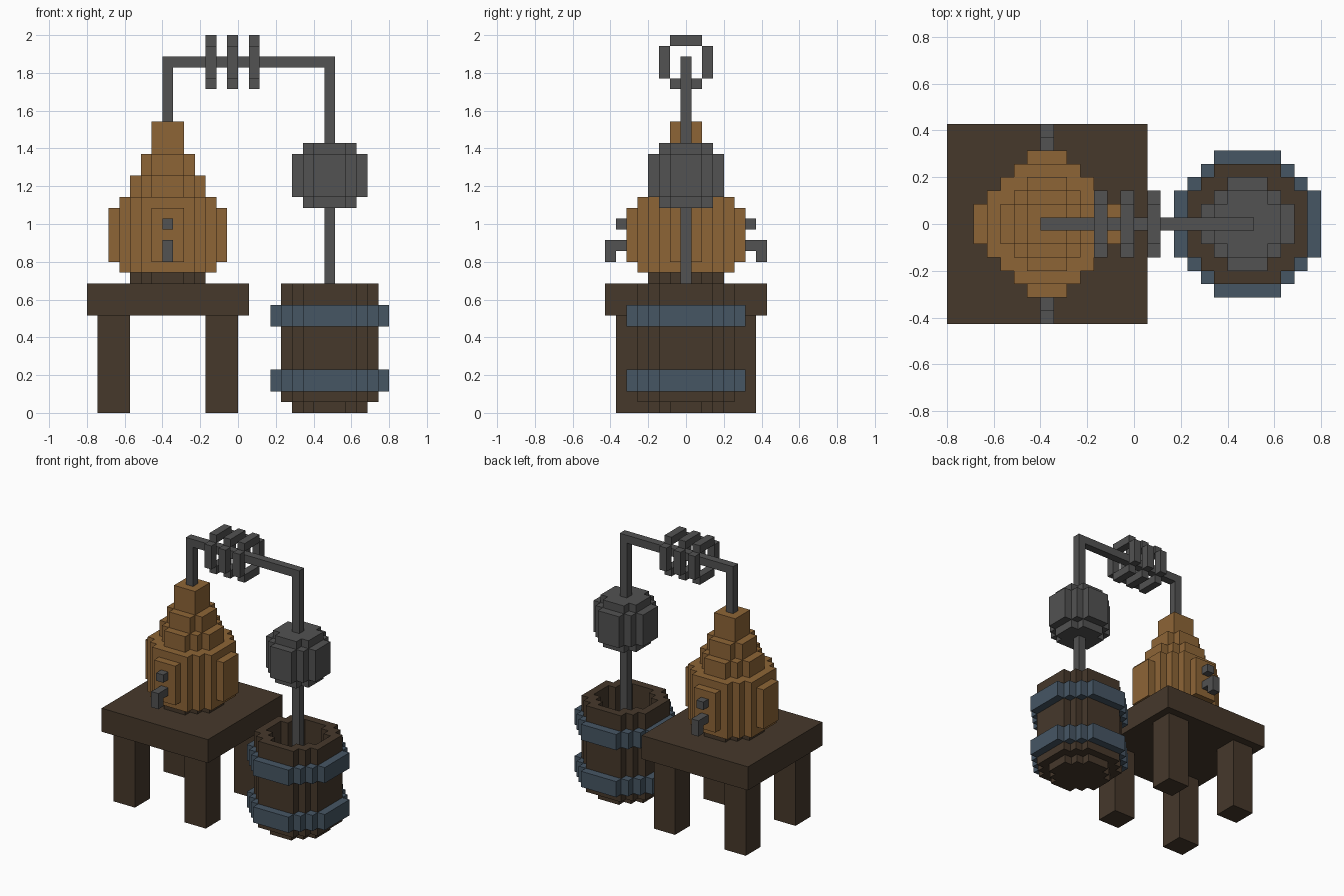
import bpy
import bmesh
from mathutils import Vector
from itertools import product

cube = bpy.data.objects.get("Cube")
if cube:
    bpy.data.objects.remove(cube, do_unlink=True)

# One block of the grid; the grid is 28 wide, 15 deep and 35 high
U = 2 / 35
ORIGIN = Vector((-14 * U, -7.5 * U, 0))


def material(name, rgb):
    mat = bpy.data.materials.new(name)
    mat.use_nodes = True
    mat.diffuse_color = (*rgb, 1)
    mat.node_tree.nodes["Principled BSDF"].inputs["Base Color"].default_value = (*rgb, 1)
    return mat


wood = material("dark wood", (0.061, 0.040, 0.024))
copper = material("copper", (0.270, 0.130, 0.037))
steel = material("grey metal", (0.084, 0.084, 0.084))
iron = material("blue iron", (0.061, 0.093, 0.127))


def box(x, y, z):
    """Blocks filling the half-open ranges x, y and z."""
    return set(product(range(*x), range(*y), range(*z)))


def disc(cx, width, z, cy=7):
    """Blocks of a round slab of odd width, centred on column cx, cy."""
    r = width // 2
    return {(cx + a, cy + b, k)
            for a, b, k in product(range(-r, r + 1), range(-r, r + 1), range(*z))
            if a * a + b * b <= (width / 2) ** 2}


def build(name, cells, mat):
    """Mesh the outer skin of a set of blocks."""
    bm = bmesh.new()
    verts = {}

    def vert(p):
        key = tuple(p)
        if key not in verts:
            verts[key] = bm.verts.new(ORIGIN + Vector(key) * U)
        return verts[key]

    for cell in sorted(cells):
        for axis, side in product(range(3), (0, 1)):
            near = list(cell)
            near[axis] += 2 * side - 1
            if tuple(near) in cells:
                continue
            p, q = (axis + 1) % 3, (axis + 2) % 3
            ring = []
            for dp, dq in ((0, 0), (1, 0), (1, 1), (0, 1)):
                corner = list(cell)
                corner[axis] += side
                corner[p] += dp
                corner[q] += dq
                ring.append(vert(corner))
            bm.faces.new(ring if side else ring[::-1])
    mesh = bpy.data.meshes.new(name)
    bm.to_mesh(mesh)
    bm.free()
    mesh.materials.append(mat)
    obj = bpy.data.objects.new(name, mesh)
    bpy.context.collection.objects.link(obj)
    return obj


# Table
build("table_top", box((0, 15), (0, 15), (9, 12)), wood)
for side, x in (("right", 1), ("left", 11)):
    for end, y in (("front", 1), ("back", 11)):
        build(f"table_leg_{end}_{side}", box((x, x + 3), (y, y + 3), (0, 9)), wood)

# Boiler: stand, round pot with four raised panels, tapering neck
POT = 7
build("boiler_stand", disc(POT, 7, (12, 13)), wood)
pot = disc(POT, 9, (13, 20))
pot |= box((6, 9), (2, 13), (14, 19)) | box((2, 13), (6, 9), (14, 19))
for width, z in ((7, (20, 22)), (5, (22, 24)), (3, (24, 27))):
    pot |= disc(POT, width, z)
build("boiler_pot", pot, copper)

# Knob and spout on the front, mirrored to the back
knob = box((7, 8), (1, 2), (17, 18))
spout = box((7, 8), (0, 2), (15, 16)) | box((7, 8), (0, 1), (14, 15))
for name, cells in (("knob", knob), ("spout", spout)):
    build(name + "_front", cells, steel)
    build(name + "_back", {(x, 14 - y, z) for x, y, z in cells}, steel)

# Pipe over the top and down into the barrel
CASK = 22
pipe = box((POT, POT + 1), (7, 8), (27, 33)) | box((POT, CASK + 1), (7, 8), (32, 33))
pipe |= box((CASK, CASK + 1), (7, 8), (6, 33))
build("pipe", pipe, steel)

# Cooling rings around the pipe
for n, x in enumerate((11, 13, 15), 1):
    ring = box((x, x + 1), (6, 9), (30, 35)) | box((x, x + 1), (5, 10), (31, 34))
    build(f"cooling_ring_{n}", ring - box((x, x + 1), (6, 9), (31, 34)), steel)

# Round condenser
condenser = disc(CASK, 5, (19, 25)) | disc(CASK, 7, (20, 24))
build("condenser", condenser, steel)

# Open barrel with two hoops
barrel = disc(CASK, 9, (1, 12)) - disc(CASK, 7, (1, 12)) | disc(CASK, 7, (0, 1))
build("barrel", barrel, wood)
for name, z in (("lower", (2, 4)), ("upper", (8, 10))):
    build(f"barrel_hoop_{name}", disc(CASK, 11, z) - disc(CASK, 9, z), iron)
